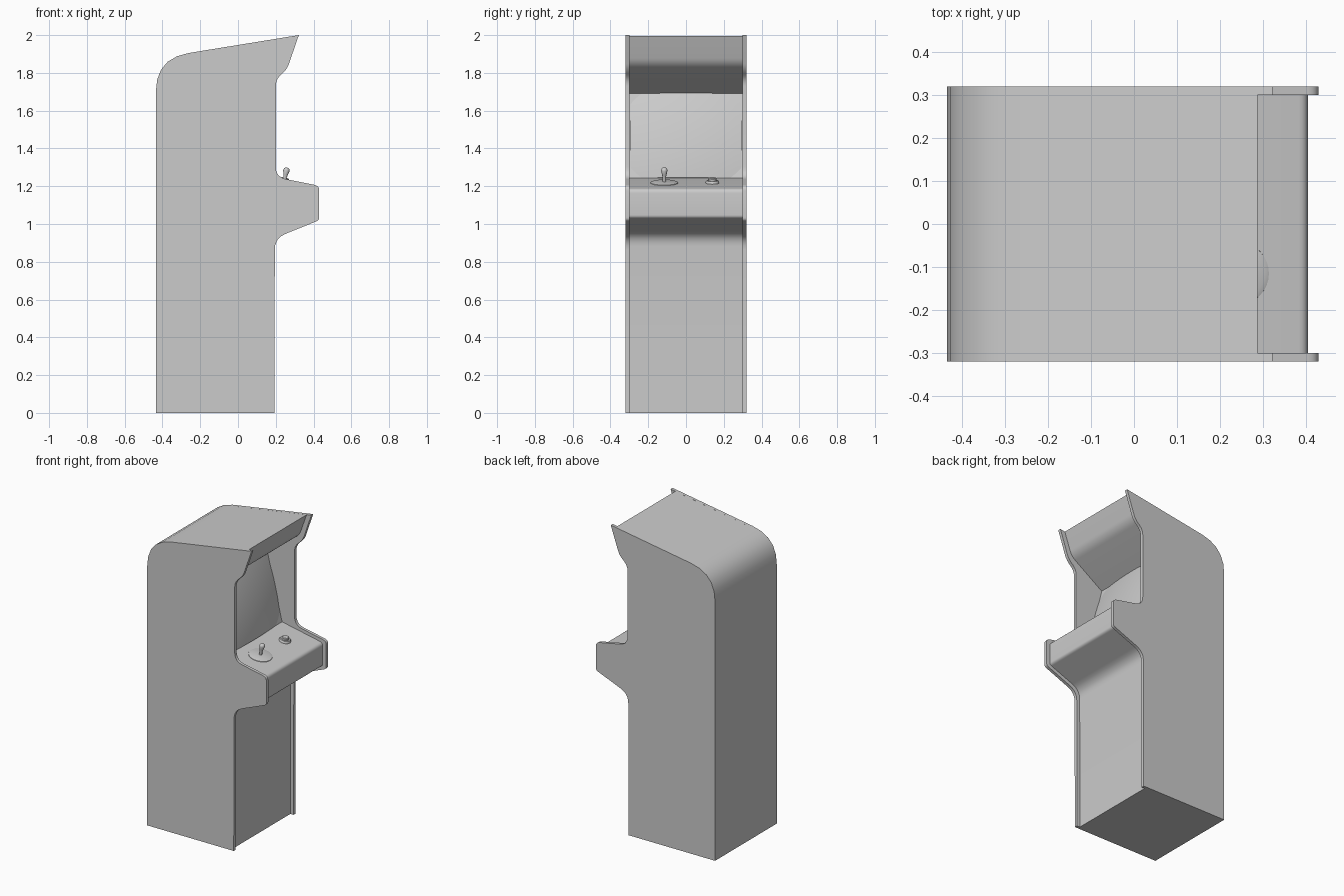
import bpy, bmesh, math
from mathutils import Vector, Matrix

cube = bpy.data.objects.get("Cube")
if cube:
    bpy.data.objects.remove(cube)

GREY = (0.6, 0.6, 0.6, 1)
grey = bpy.data.materials.new("plain_grey")
grey.use_nodes = True
grey.diffuse_color = GREY
grey.node_tree.nodes["Principled BSDF"].inputs["Base Color"].default_value = GREY


def finish(name, bm, smooth=30):
    bmesh.ops.recalc_face_normals(bm, faces=bm.faces)
    mesh = bpy.data.meshes.new(name)
    bm.to_mesh(mesh)
    bm.free()
    mesh.materials.append(grey)
    ob = bpy.data.objects.new(name, mesh)
    bpy.context.collection.objects.link(ob)
    bpy.ops.object.select_all(action="DESELECT")
    ob.select_set(True)
    bpy.context.view_layer.objects.active = ob
    bpy.ops.object.shade_smooth_by_angle(angle=math.radians(smooth))
    return ob


def rounded(corners, steps=5):
    """Round each (x, z, cut) corner, where cut is the length trimmed off both edges."""
    pts = []
    for i, (x, z, cut) in enumerate(corners):
        p = Vector((x, z))
        if not cut:
            pts.append(p)
            continue
        a = Vector(corners[i - 1][:2]) - p
        b = Vector(corners[(i + 1) % len(corners)][:2]) - p
        a, b = p + a.normalized() * cut, p + b.normalized() * cut
        for k in range(steps + 1):
            t = k / steps
            pts.append(a * (1 - t) ** 2 + p * 2 * t * (1 - t) + b * t * t)
    return pts


def slab(name, corners, y0, y1):
    """Extrude an x-z profile from y0 to y1."""
    bm = bmesh.new()
    face = bm.faces.new([bm.verts.new((p.x, y0, p.y)) for p in rounded(corners)])
    out = bmesh.ops.extrude_face_region(bm, geom=[face])
    moved = [v for v in out["geom"] if isinstance(v, bmesh.types.BMVert)]
    bmesh.ops.translate(bm, verts=moved, vec=(0, y1 - y0, 0))
    return finish(name, bm)


def lathe(name, profile, matrix, sides=24):
    """Spin (radius, height) points about the local z axis."""
    bm = bmesh.new()
    verts = [bm.verts.new((r, 0, h)) for r, h in profile]
    edges = [bm.edges.new(pair) for pair in zip(verts, verts[1:])]
    bmesh.ops.spin(bm, geom=verts + edges, cent=(0, 0, 0), axis=(0, 0, 1),
                   angle=math.tau, steps=sides)
    bmesh.ops.remove_doubles(bm, verts=bm.verts, dist=0.0001)
    bm.transform(matrix)
    return finish(name, bm, 40)


# Side panels
back_top = [(-0.435, 1.877, 0.177)]
panel = [(-0.435, 0, 0), (0.193, 0, 0), (0.195, 0.925, 0.06), (0.43, 1.02, 0.015),
         (0.43, 1.202, 0.025), (0.20, 1.248, 0.055), (0.20, 1.765, 0.035),
         (0.26, 1.82, 0.03), (0.322, 2.0, 0)] + back_top
for name, side in (("right_side_panel", -1), ("left_side_panel", 1)):
    slab(name, panel, side * 0.30, side * 0.32)

# Cabinet body, recessed between the panels, with a sunken screen bay
body = [(-0.435, 0, 0), (0.17, 0, 0), (0.172, 0.942, 0.06), (0.405, 1.034, 0.015),
        (0.405, 1.185, 0.022), (0.11, 1.244, 0), (0.0, 1.69, 0),
        (0.235, 1.845, 0.035), (0.288, 1.994, 0)] + back_top
slab("cabinet_body", body, -0.30, 0.30)

# Bulging screen whose corners sink into the bay
low, high = Vector((0.11, 0, 1.244)), Vector((0.0, 0, 1.69))
up = (high - low).normalized()
out = Vector((up.z, 0, -up.x))
half_h = (high - low).length / 2
bm = bmesh.new()
bmesh.ops.create_grid(bm, x_segments=20, y_segments=16, size=1)
for v in bm.verts:
    u, w = v.co.x, v.co.y
    bulge = 0.032 - 0.022 * u * u - 0.018 * w * w
    v.co = (low + high) / 2 + up * w * half_h + out * bulge + Vector((0, u * 0.295, 0))
finish("screen", bm)

# Controls, standing square to the sloping deck
tilt = math.atan2(0.059, 0.295)


def on_deck(x, y):
    z = 1.244 - (x - 0.11) * math.tan(tilt)
    return Matrix.Translation((x, y, z)) @ Matrix.Rotation(tilt, 4, "Y")


stick = on_deck(0.243, -0.115)
lathe("joystick_base", [(0, 0.008), (0.06, 0.007), (0.072, 0.003), (0.073, -0.002)],
      stick, 32)
lathe("joystick", [(0.009, 0), (0.009, 0.03), (0.012, 0.045), (0.017, 0.066),
                   (0.015, 0.076), (0.008, 0.082), (0, 0.083)], stick)
lathe("button", [(0.036, -0.002), (0.036, 0.007), (0.031, 0.013), (0.022, 0.013),
                 (0.022, 0.024), (0.018, 0.028), (0, 0.029)], on_deck(0.243, 0.14))
